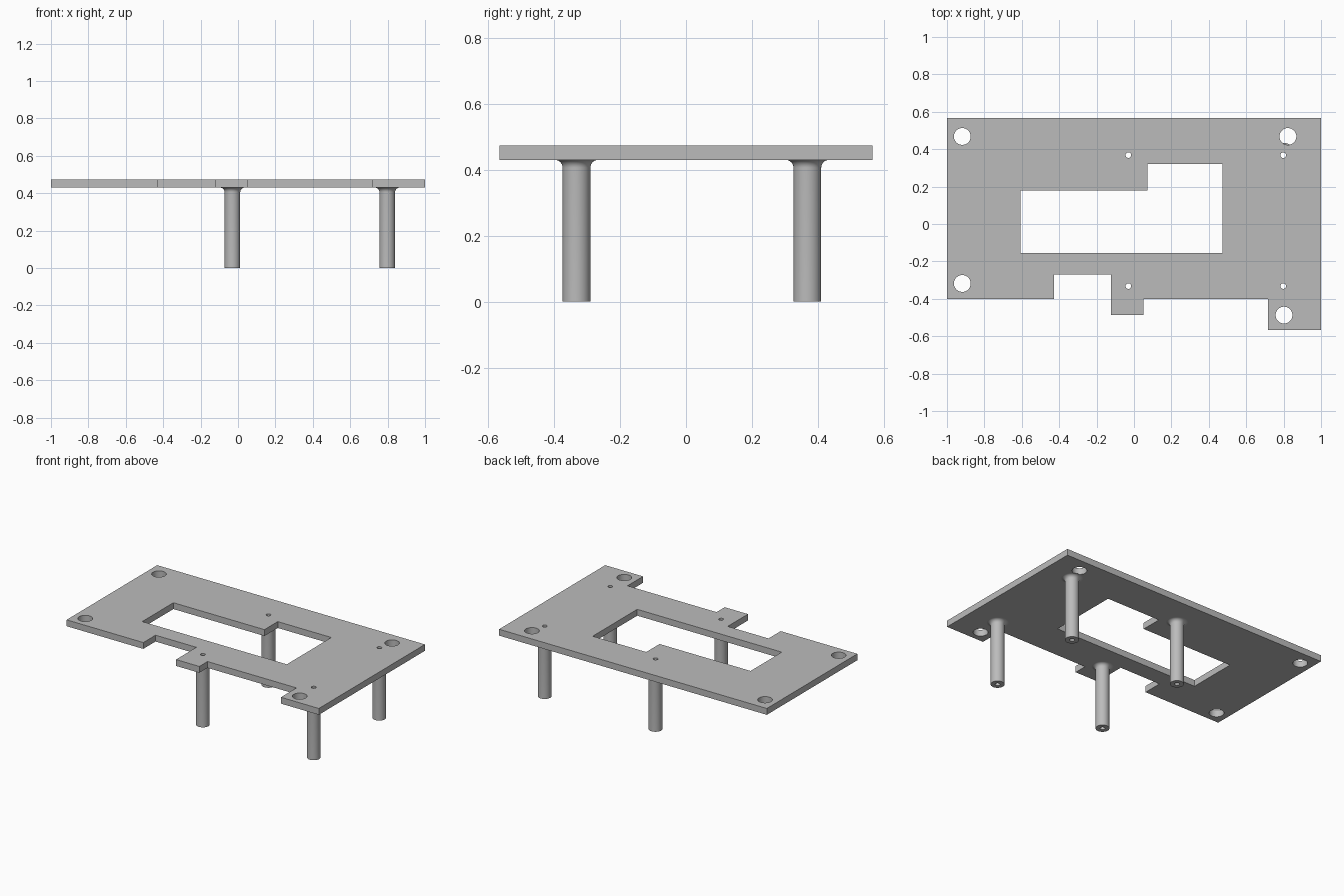
import bpy, bmesh
from math import sin, cos, pi, radians

if "Cube" in bpy.data.objects:
    bpy.data.objects.remove(bpy.data.objects["Cube"], do_unlink=True)

PLATE_BOTTOM, PLATE_TOP = 0.43, 0.473
POST_R, BORE_R, FILLET = 0.042, 0.015, 0.024
SEGMENTS = 48

grey = bpy.data.materials.new("plain grey")
grey.use_nodes = True
grey.diffuse_color = (0.5, 0.5, 0.5, 1)
grey.node_tree.nodes["Principled BSDF"].inputs["Base Color"].default_value = (0.5, 0.5, 0.5, 1)


def circle(x, y, r):
    return [(x + r * cos(2 * pi * i / SEGMENTS), y + r * sin(2 * pi * i / SEGMENTS))
            for i in range(SEGMENTS)]


def finish(bm, name, location=(0, 0, 0)):
    bmesh.ops.remove_doubles(bm, verts=bm.verts, dist=1e-5)
    bmesh.ops.recalc_face_normals(bm, faces=bm.faces)
    mesh = bpy.data.meshes.new(name)
    bm.to_mesh(mesh)
    bm.free()
    mesh.materials.append(grey)
    obj = bpy.data.objects.new(name, mesh)
    obj.location = location
    bpy.context.collection.objects.link(obj)
    bpy.ops.object.select_all(action='DESELECT')
    obj.select_set(True)
    bpy.context.view_layer.objects.active = obj
    bpy.ops.object.shade_smooth_by_angle(angle=radians(30))
    return obj


def flat_plate(name, loops, bottom, top):
    """Fill an outline with holes and extrude it between two heights."""
    curve = bpy.data.curves.new(name + "_profile", 'CURVE')
    curve.dimensions = '2D'
    curve.fill_mode = 'BOTH'
    curve.extrude = (top - bottom) / 2
    for loop in loops:
        spline = curve.splines.new('POLY')
        spline.points.add(len(loop) - 1)
        for point, (x, y) in zip(spline.points, loop):
            point.co = (x, y, 0, 1)
        spline.use_cyclic_u = True
    helper = bpy.data.objects.new(name + "_profile", curve)
    bpy.context.collection.objects.link(helper)
    bpy.context.view_layer.update()
    mesh = bpy.data.meshes.new_from_object(
        helper.evaluated_get(bpy.context.evaluated_depsgraph_get()))
    bm = bmesh.new()
    bm.from_mesh(mesh)
    bpy.data.objects.remove(helper, do_unlink=True)
    bpy.data.meshes.remove(mesh)
    return finish(bm, name, (0, 0, (top + bottom) / 2))


def hollow_post(name, x, y):
    """Lathe a bored post that flares into the plate with a fillet."""
    profile = [(BORE_R, PLATE_BOTTOM), (BORE_R, 0), (POST_R, 0)]
    for i in range(9):
        a = i / 8 * pi / 2
        profile.append((POST_R + FILLET * (1 - cos(a)),
                        PLATE_BOTTOM - FILLET * (1 - sin(a))))
    bm = bmesh.new()
    verts = [bm.verts.new((r, 0, z)) for r, z in profile]
    edges = [bm.edges.new(pair) for pair in zip(verts, verts[1:])]
    bmesh.ops.spin(bm, geom=verts + edges, cent=(0, 0, 0), axis=(0, 0, 1),
                   angle=2 * pi, steps=SEGMENTS)
    return finish(bm, name, (x, y, 0))


# Board outline with its notch and two tabs
outline = [(-1, 0.566), (1, 0.566), (1, -0.566), (0.717, -0.566), (0.717, -0.4),
           (0.052, -0.4), (0.052, -0.487), (-0.122, -0.487), (-0.122, -0.27),
           (-0.427, -0.27), (-0.427, -0.4), (-1, -0.4)]
# Stepped central window
window = [(-0.607, -0.155), (0.473, -0.155), (0.473, 0.32),
          (0.073, 0.32), (0.073, 0.178), (-0.607, 0.178)]
mount_holes = [(-0.918, 0.468), (0.823, 0.468), (-0.918, -0.318), (0.802, -0.487)]
posts = {"back_right_post": (-0.03, 0.368), "back_left_post": (0.798, 0.368),
         "front_right_post": (-0.03, -0.332), "front_left_post": (0.798, -0.332)}

# Mounting plate
loops = [outline, window]
loops += [circle(x, y, 0.045) for x, y in mount_holes]
loops += [circle(x, y, BORE_R) for x, y in posts.values()]
flat_plate("mounting_plate", loops, PLATE_BOTTOM, PLATE_TOP)

# Four hollow standoff posts
for name, (x, y) in posts.items():
    hollow_post(name, x, y)
